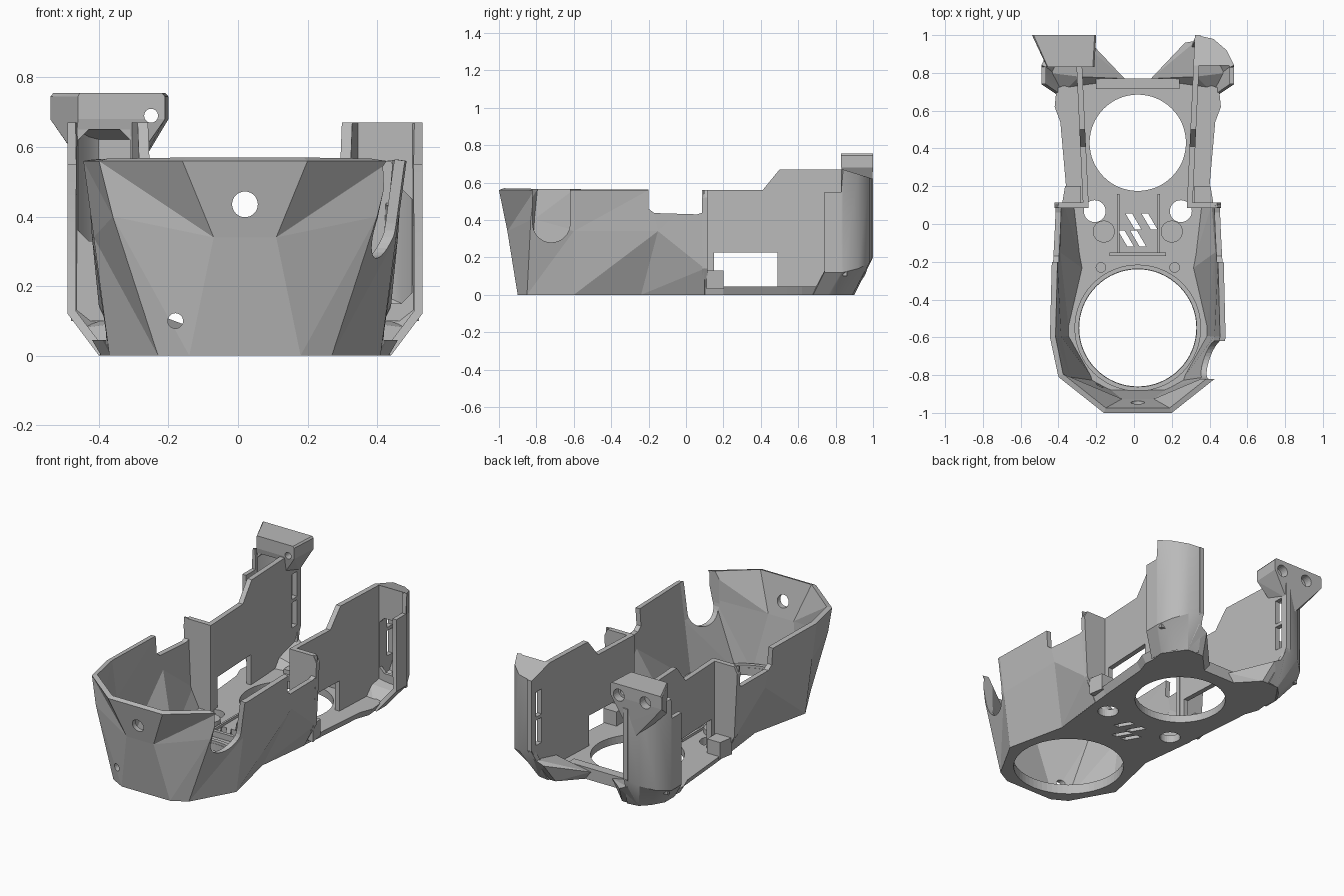
import bpy, bmesh, math

cube = bpy.data.objects.get("Cube")
if cube:
    bpy.data.objects.remove(cube, do_unlink=True)

grey = bpy.data.materials.new("plain grey")
grey.use_nodes = True
grey.diffuse_color = (0.49, 0.49, 0.49, 1)
grey.node_tree.nodes["Principled BSDF"].inputs["Base Color"].default_value = (0.49, 0.49, 0.49, 1)

CX = 0.02      # symmetry line of the housing
FLOOR = 0.045  # floor thickness


def finish(name, bm, fix=True):
    if fix:
        bmesh.ops.recalc_face_normals(bm, faces=bm.faces[:])
    mesh = bpy.data.meshes.new(name)
    bm.to_mesh(mesh)
    bm.free()
    mesh.materials.append(grey)
    ob = bpy.data.objects.new(name, mesh)
    bpy.context.collection.objects.link(ob)
    return ob


def prism(name, pts, axis, lo, hi):
    """Extrude a 2D outline along an axis."""
    place = {"x": lambda a, b, d: (d, a, b),
             "y": lambda a, b, d: (a, d, b),
             "z": lambda a, b, d: (a, b, d)}[axis]
    bm = bmesh.new()
    ends = [[bm.verts.new(place(a, b, d)) for a, b in pts] for d in (lo, hi)]
    for ring in ends:
        bm.faces.new(ring)
    n = len(pts)
    for i in range(n):
        j = (i + 1) % n
        bm.faces.new((ends[0][i], ends[0][j], ends[1][j], ends[1][i]))
    return finish(name, bm)


def box(name, x, y, z):
    return prism(name, [(x[0], y[0]), (x[1], y[0]), (x[1], y[1]), (x[0], y[1])], "z", *z)


def circle(a, b, r, n=32):
    return [(a + r * math.cos(math.tau * i / n), b + r * math.sin(math.tau * i / n)) for i in range(n)]


def hull(name, pts):
    bm = bmesh.new()
    for p in pts:
        bm.verts.new(p)
    bmesh.ops.convex_hull(bm, input=bm.verts[:])
    return finish(name, bm)


def apply(ob, mod):
    bpy.context.view_layer.objects.active = ob
    bpy.ops.object.modifier_apply(modifier=mod.name)


def shell(name, columns, thickness):
    """Faceted skin between vertical columns of points, thickened inward."""
    bm = bmesh.new()
    grid = [[bm.verts.new(p) for p in col] for col in columns]
    for a, b in zip(grid, grid[1:]):
        for k in range(len(a) - 1):
            if a[0].co.x + b[0].co.x < 2 * CX:   # mirrored diagonal
                bm.faces.new((a[k], b[k], a[k + 1]))
                bm.faces.new((b[k], b[k + 1], a[k + 1]))
            else:
                bm.faces.new((a[k], b[k], b[k + 1]))
                bm.faces.new((a[k], b[k + 1], a[k + 1]))
    ob = finish(name, bm, fix=False)
    mod = ob.modifiers.new("thickness", "SOLIDIFY")
    mod.thickness = thickness
    mod.offset = -1
    apply(ob, mod)
    return ob


def cut(ob, *cutters):
    for c in cutters:
        c.hide_render = True
        mod = ob.modifiers.new("cut", "BOOLEAN")
        mod.operation = "DIFFERENCE"
        mod.solver = "EXACT"
        mod.object = c
        apply(ob, mod)
        bpy.data.objects.remove(c, do_unlink=True)


def sided(pts, s):
    return [(CX + s * p[0], *p[1:]) for p in pts]


# Faceted front bowl
half = [
    [(.16, -.90, 0), (.09, -.955, .34), (.18, -1, .56)],
    [(.25, -.85, 0), (.38, -.83, .40), (.42, -.81, .56)],
    [(.39, -.60, 0), (.435, -.60, .34), (.465, -.60, .56)],
    [(.31, -.24, 0), (.44, -.15, .34), (.455, -.20, .56)],
    [(.35, .10, 0), (.42, .10, .14), (.44, .10, .56)],
]
bowl = shell("front_bowl", [sided(c, -1) for c in reversed(half)] + [sided(c, 1) for c in half], .03)
notch = [(-.72 + .1 * math.cos(a), .38 + .1 * math.sin(a))
         for a in [math.pi * (1 + i / 16) for i in range(17)]] + [(-.62, .7), (-.82, .7)]
cut(bowl,
    prism("rim_step", [(-.2, .7), (-.2, .46), (-.17, .437), (.06, .43), (.09, .44), (.09, .7)], "x", -.7, .7),
    prism("side_notch", notch, "x", .3, .7),
    prism("front_hole", circle(CX, .435, .037), "y", -1.2, -.7),
    prism("small_hole", circle(-.18, .1, .022, 20), "y", -1.2, -.7))

# Floor with two large openings, small holes and vent slots; rear edge flares upward
edge = [(.16, -.90), (.25, -.85), (.39, -.60), (.31, -.24), (.38, .20), (.41, .54),
        (.44, .62), (.43, .72), (.27, .77)]
floor = prism("floor", sided(edge, 1) + sided(edge[::-1], -1), "z", 0, FLOOR)
for v in floor.data.vertices:
    if v.co.y > 0 and v.co.z < .01:
        v.co.x = CX + (v.co.x - CX) * .94
holes = [prism("hole", circle(CX, -.55, .31, 64), "z", -.1, .2),
         prism("hole", circle(CX, .43, .255, 64), "z", -.1, .2)]
for s in (-1, 1):
    holes.append(prism("hole", circle(CX + s * .228, .068, .058), "z", -.1, .2))
for x, y in ((-.045, .055), (.04, .055), (-.085, -.035), (-.02, -.035)):
    holes.append(prism("slot", [(x, y), (x + .035, y), (x + .085, y - .085), (x + .05, y - .085)], "z", -.1, .2))
cut(floor, *holes)

# Raised ring around the front opening, rear crossbar and tray edges
ring = prism("front_ring", circle(CX, -.55, .335, 64), "z", .04, .06)
cut(ring, prism("ring_hole", circle(CX, -.55, .312, 64), "z", 0, .2))
box("rear_crossbar", (-.2, .24), (.715, .77), (.04, .07))
box("tray_front_edge", (-.13, .17), (-.17, -.15), (.04, .08))
for x in (-.09, .125):
    box("tray_side_edge", (x, x + .012), (-.15, .16), (.04, .06))

# Each side: window heights of the column front differ
for s, side, low, high in ((-1, "right", .33, .65), (1, "left", .15, .48)):
    # Long inner wall, drifting outward toward the rear
    outline = [(.10, .03), (.10, .56), (.41, .56), (.50, .67), (.84, .67), (1, .62), (1, .2), (.9, .03)]
    wall = prism(side + "_wall", outline, "x", 0, .03)
    for v in wall.data.vertices:
        v.co.x = CX + s * (v.co.x + .26 + (v.co.y - .1) * .047)
    if s < 0:
        wall.data.flip_normals()
    x0, x1 = sorted((CX + s * .2, CX + s * .45))
    cut(wall, box("window", (x0, x1), (.15, .49), (FLOOR, .225)),
        box("slot", (x0, x1), (.91, .96), (.22, .37)),
        box("slot", (x0, x1), (.91, .96), (.39, .54)))

    # Bulkhead closing the bowl, with a low block behind it
    prism(side + "_bulkhead", sided([(.26, .03), (.36, .03), (.42, .14), (.44, .52), (.42, .56), (.26, .56)], s),
          "y", .085, .115)
    prism(side + "_block", sided([(.30, .11), (.40, .11), (.385, .2), (.30, .2)], s), "z", .03, .13)

    # Rounded rear column
    cols = [
        [(.42, .68, 0), (.51, .74, .12), (.51, .74, .55)],
        [(.42, .76, 0), (.51, .83, .12), (.51, .83, .55)],
        [(.42, .77, 0), (.51, .84, .12), (.51, .84, .67)],
        [(.38, .84, 0), (.47, .92, .14), (.47, .92, .645)],
        [(.33, .89, 0), (.40, .98, .17), (.40, .98, .626)],
        [(.26, .90, 0), (.31, 1.0, .20), (.31, 1.0, .62)],
    ]
    cols = [sided(c, s) for c in cols]
    column = shell(side + "_rear_column", cols if s > 0 else cols[::-1], .025)
    column.data.shade_smooth()
    column.data.set_sharp_from_angle(angle=math.radians(35))

    # Sloping cap and windowed front panel of the column
    rim = [c[2] for c in cols[2:]] + sided([(.295, .84, .67)], s)
    hull(side + "_column_cap", rim + [(x, y, z - .02) for x, y, z in rim])
    panel = prism(side + "_column_front", sided([(.31, .1), (.50, .1), (.50, .66), (.31, .66)], s),
                  "y", .84, .86)
    w0, w1 = sorted((CX + s * .33, CX + s * .48))
    r = .03
    frame = [(w0 + r, low), (w1 - r, low), (w1, low + r), (w1, high - r),
             (w1 - r, high), (w0 + r, high), (w0, high - r), (w0, low + r)]
    cut(panel, prism("panel_window", frame, "y", .8, .9))

    # Bevelled foot joining the column to the floor
    hull(side + "_foot", sided([(.07, .73, 0), (.41, .68, 0), (.42, .76, 0), (.33, .89, 0), (.22, .89, 0),
                                (.07, .77, .05), (.25, .96, .11), (.31, .97, .14),
                                (.31, .78, .1), (.47, .80, .08)], s))
    # Locating bosses and pegs on the floor
    prism(side + "_boss", circle(CX + s * .18, -.04, .058), "z", .04, .075)
    prism(side + "_peg", circle(CX + s * .195, -.23, .028, 20), "z", .04, .07)

# Flared head on the taller rear column
flare = [(-.54, 1), (-.2, 1), (-.21, .83), (-.46, .83), (-.49, .9)]
head = hull("column_head", [(x, y, z) for x, y in flare for z in (.68, .745)]
            + [(-.37 + (x + .37) * .95, y, .755) for x, y in flare]
            + [(-.47, .85, .58), (-.45, .93, .55), (-.36, .985, .47), (-.29, .99, .53), (-.28, .85, .58)])
cut(head, box("head_opening", (-.46, -.31), (.7, .93), (.3, .65)),
    prism("screw_hole", circle(-.25, .69, .02, 24), "y", .7, 1.1),
    prism("screw_recess", circle(-.255, .69, .036, 24), "y", .95, 1.1),
    prism("screw_recess", circle(-.43, .69, .036, 24), "y", .95, 1.1))
